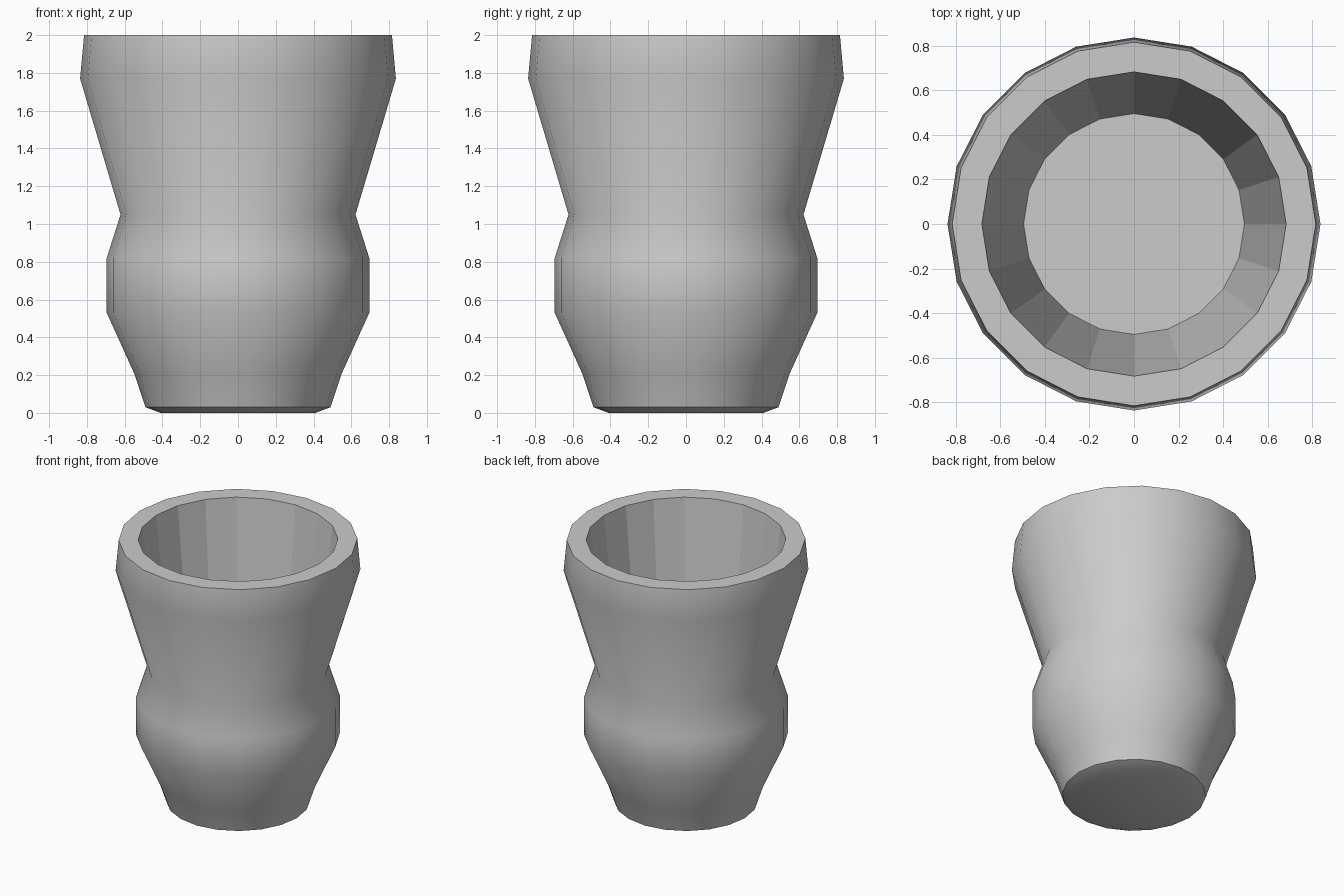
import bpy, bmesh
from math import cos, sin, pi, radians

if "Cube" in bpy.data.objects:
    bpy.data.objects.remove(bpy.data.objects["Cube"])

SIDES = 20
# profile (radius, height): outer wall from the foot up, then the inner wall down
OUTER = [(0.41, 0.0), (0.49, 0.03), (0.55, 0.21), (0.695, 0.53), (0.695, 0.82),
         (0.622, 1.05), (0.836, 1.77), (0.815, 2.0)]
INNER = [(0.682, 2.0), (0.495, 0.2)]

bm = bmesh.new()


def ring(r, z):
    return [bm.verts.new((r * cos(2 * pi * i / SIDES), r * sin(2 * pi * i / SIDES), z))
            for i in range(SIDES)]


rings = [ring(r, z) for r, z in OUTER + INNER]

# walls: smooth outside, flat rim and inside
for k, (a, b) in enumerate(zip(rings, rings[1:])):
    for i in range(SIDES):
        j = (i + 1) % SIDES
        f = bm.faces.new((a[i], a[j], b[j], b[i]))
        f.smooth = k < len(OUTER) - 1

# underside and inner floor
bm.faces.new(rings[0][::-1]).smooth = True
bm.faces.new(rings[-1])

# sharp rim and foot edges
bm.normal_update()
for e in bm.edges:
    if e.calc_face_angle(0) > radians(40):
        e.smooth = False

mesh = bpy.data.meshes.new("pot")
bm.to_mesh(mesh)
bm.free()
pot = bpy.data.objects.new("pot", mesh)
bpy.context.collection.objects.link(pot)
